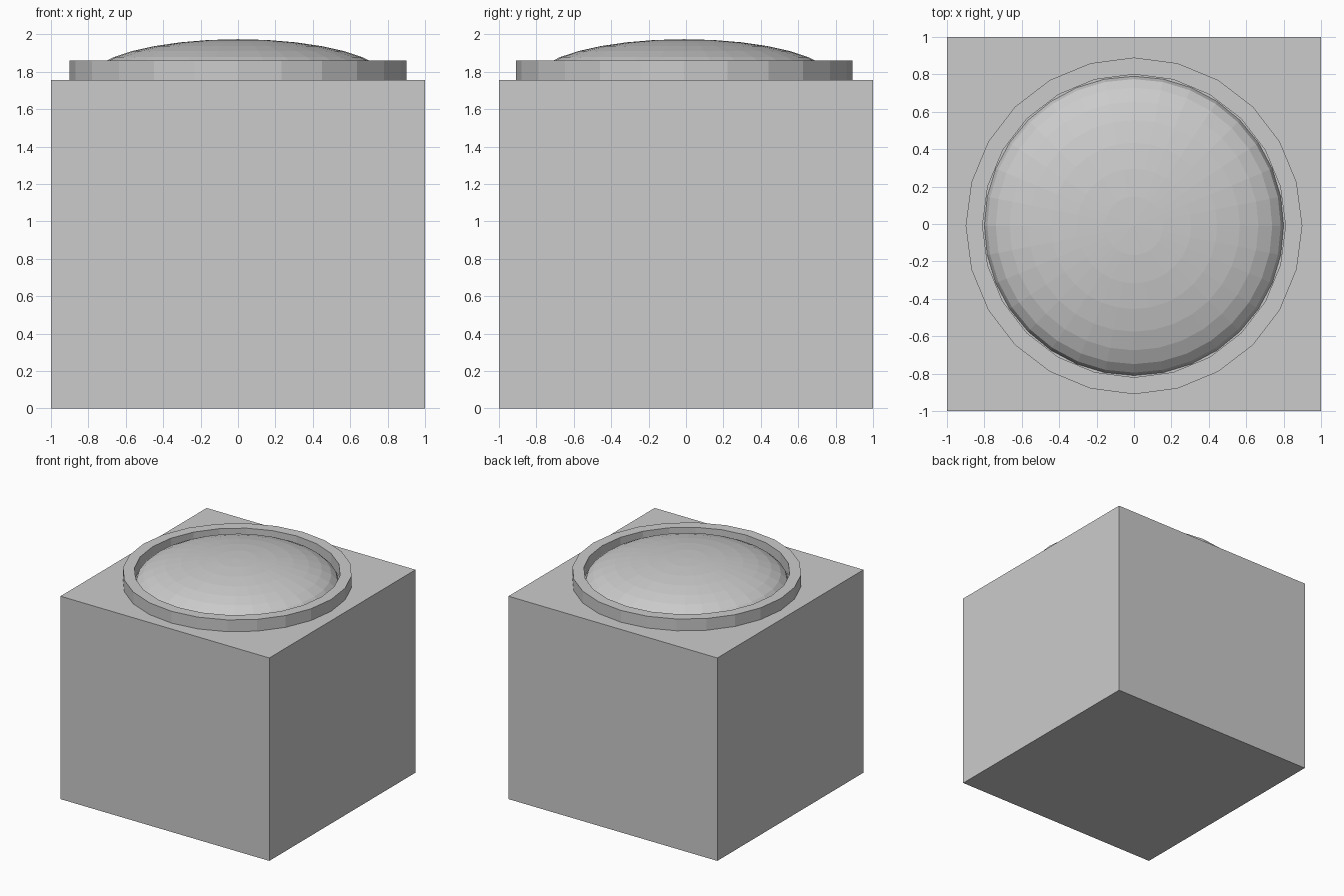
import bpy, bmesh
from math import cos, sin, pi

if "Cube" in bpy.data.objects:
    bpy.data.objects.remove(bpy.data.objects["Cube"])

BOX_TOP = 1.757
CENTRE_Y = -0.01


def add_object(name, bm):
    bmesh.ops.recalc_face_normals(bm, faces=bm.faces)
    mesh = bpy.data.meshes.new(name)
    bm.to_mesh(mesh)
    bm.free()
    obj = bpy.data.objects.new(name, mesh)
    bpy.context.collection.objects.link(obj)
    return obj


# Box body
bm = bmesh.new()
bmesh.ops.create_cube(bm, size=2)
bmesh.ops.scale(bm, vec=(1, 1, BOX_TOP / 2), verts=bm.verts)
body = add_object("box_body", bm)
body.location.z = BOX_TOP / 2

# Rim: rectangular section carried round 24 sides
bm = bmesh.new()
sides = 24
section = [(0.81, 0), (0.9, 0), (0.9, 0.102), (0.81, 0.102)]
loops = [[bm.verts.new((r * cos(2 * pi * i / sides), r * sin(2 * pi * i / sides), z))
          for r, z in section] for i in range(sides)]
for i in range(sides):
    a, b = loops[i], loops[(i + 1) % sides]
    for j in range(4):
        k = (j + 1) % 4
        bm.faces.new((a[j], b[j], b[k], a[k]))
rim = add_object("rim", bm)
rim.location = (0, CENTRE_Y, BOX_TOP)

# Dome button: upper half of a flattened sphere
bm = bmesh.new()
bmesh.ops.create_uvsphere(bm, u_segments=32, v_segments=16, radius=1)
bmesh.ops.delete(bm, geom=[v for v in bm.verts if v.co.z < -0.01], context='VERTS')
bmesh.ops.scale(bm, vec=(0.8, 0.8, 0.217), verts=bm.verts)
dome = add_object("dome_button", bm)
dome.location = (0, CENTRE_Y, BOX_TOP)
